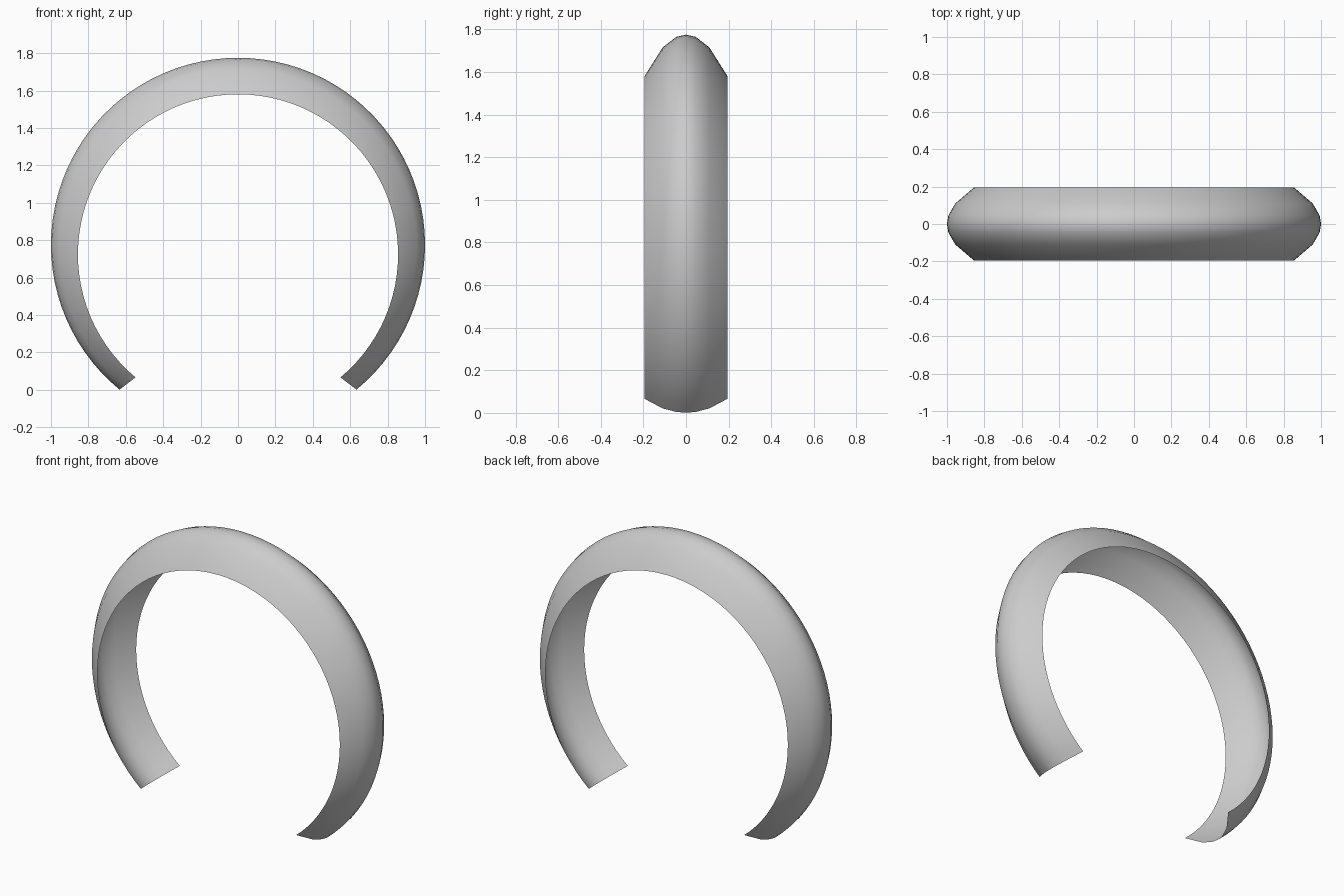
import bpy, bmesh, math

cube = bpy.data.objects.get("Cube")
if cube:
    bpy.data.objects.remove(cube, do_unlink=True)

# Plain grey finish
grey = bpy.data.materials.new("light_grey")
grey.use_nodes = True
colour = (0.6, 0.6, 0.6, 1)
grey.diffuse_color = colour
grey.node_tree.nodes["Principled BSDF"].inputs["Base Color"].default_value = colour

# Half cross-section: width from the middle, share of the depth towards the rim
half = [(0.195, 1.0), (0.11, 0.31), (0.045, 0.05)]
section = [(-y, d) for y, d in half] + [(0, 0)] + [(y, d) for y, d in reversed(half)]


def on_circle(angle, radius, height):
    return radius * math.cos(angle), height + radius * math.sin(angle)


# Open band swept between an outer and a lower, smaller inner circle
steps = 72
outer_end, inner_end = math.radians(-50.7), math.radians(-50.2)
bm = bmesh.new()
rows = []
for i in range(steps + 1):
    t = i / steps
    ox, oz = on_circle(outer_end + (math.pi - 2 * outer_end) * t, 1.0, 0.775)
    ix, iz = on_circle(inner_end + (math.pi - 2 * inner_end) * t, 0.856, 0.724)
    rows.append([bm.verts.new((ox + (ix - ox) * d, y, oz + (iz - oz) * d))
                 for y, d in section])
for a, b in zip(rows, rows[1:]):
    for k in range(len(section) - 1):
        bm.faces.new((a[k], b[k], b[k + 1], a[k + 1]))

# Outer side faces away from the middle
bm.normal_update()
bm.faces.ensure_lookup_table()
face = bm.faces[len(section) // 2]
centre = face.calc_center_median()
if face.normal.x * centre.x + face.normal.z * (centre.z - 0.775) < 0:
    bmesh.ops.reverse_faces(bm, faces=bm.faces[:])

mesh = bpy.data.meshes.new("curved_band")
bm.to_mesh(mesh)
bm.free()
mesh.materials.append(grey)
band = bpy.data.objects.new("curved_band", mesh)
bpy.context.collection.objects.link(band)

bpy.context.view_layer.objects.active = band
band.select_set(True)
bpy.ops.object.shade_smooth_by_angle(angle=math.radians(60))
